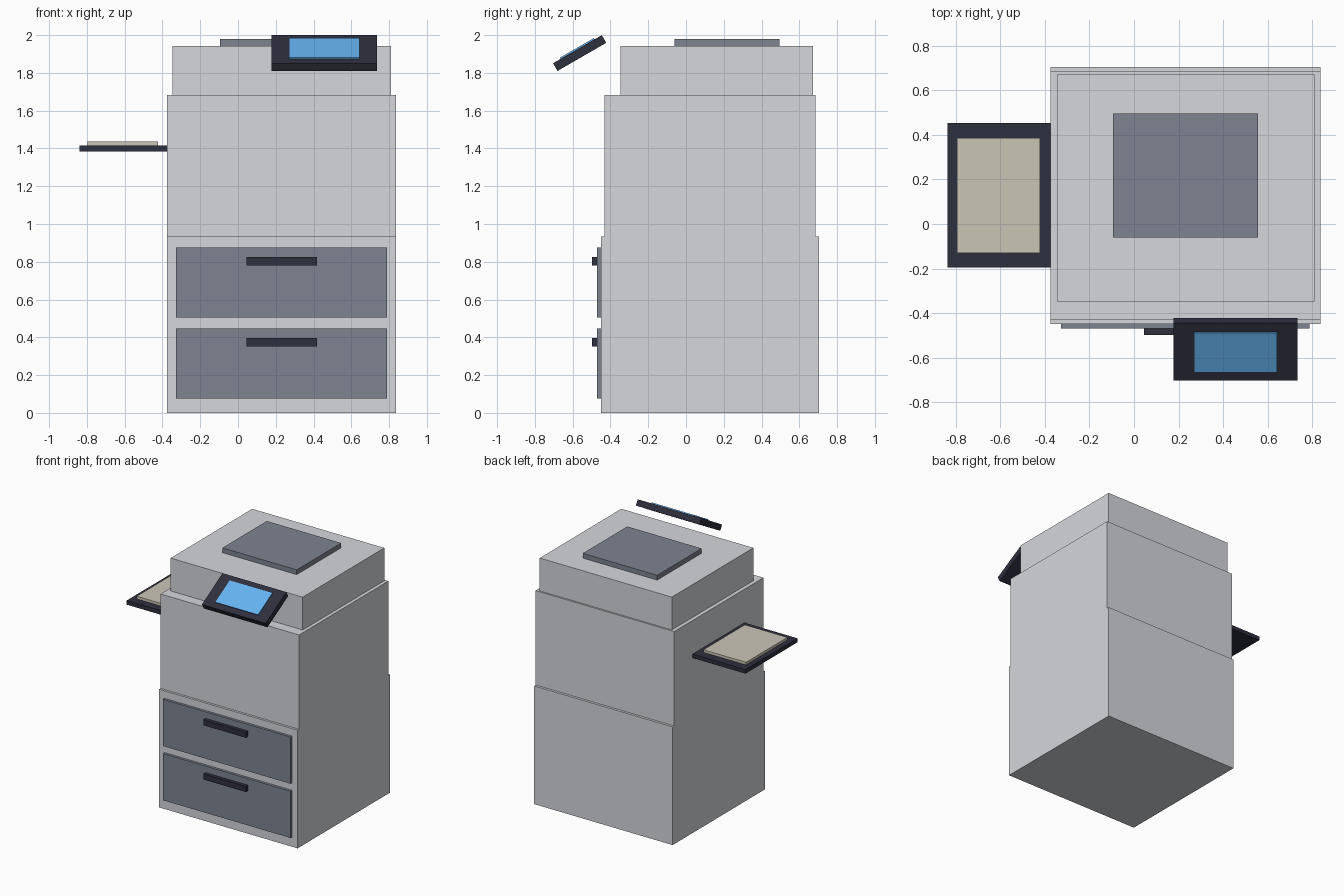
import bpy
import bmesh
from math import radians
from mathutils import Matrix, Vector

default = bpy.data.objects.get("Cube")
if default:
    bpy.data.objects.remove(default, do_unlink=True)


def material(name, rgb):
    mat = bpy.data.materials.new(name)
    mat.use_nodes = True
    color = (*rgb, 1)
    mat.diffuse_color = color
    mat.node_tree.nodes["Principled BSDF"].inputs["Base Color"].default_value = color
    return mat


BODY = material("body_grey", (0.66, 0.68, 0.71))
SLATE = material("slate", (0.21, 0.23, 0.28))
DARK = material("dark_plastic", (0.027, 0.029, 0.047))
PAPER = material("paper", (0.60, 0.56, 0.47))
SCREEN = material("screen_blue", (0.13, 0.45, 0.88))


def box(name, x, y, z, mat, matrix=None):
    """Box spanning the (low, high) range on each axis."""
    low, high = (Vector(corner) for corner in zip(x, y, z))
    bm = bmesh.new()
    size = Matrix.Diagonal((*(high - low), 1))
    bmesh.ops.create_cube(bm, size=1, matrix=Matrix.Translation((low + high) / 2) @ size)
    mesh = bpy.data.meshes.new(name)
    bm.to_mesh(mesh)
    bm.free()
    mesh.materials.append(mat)
    obj = bpy.data.objects.new(name, mesh)
    bpy.context.collection.objects.link(obj)
    if matrix:
        obj.matrix_world = matrix
    return obj


# Stacked cabinet
WIDTH = (-0.376, 0.837)
box("drawer_cabinet", WIDTH, (-0.45, 0.704), (0, 0.935), BODY)
box("print_unit", WIDTH, (-0.432, 0.685), (0.935, 1.682), BODY)
box("scanner_unit", (-0.346, 0.81), (-0.348, 0.672), (1.682, 1.942), BODY)
box("scanner_lid_pad", (-0.095, 0.556), (-0.06, 0.496), (1.942, 1.98), SLATE)

# Drawers with bar handles
for label, z in (("lower", 0.077), ("upper", 0.506)):
    box(label + "_drawer", (-0.328, 0.789), (-0.47, -0.45), (z, z + 0.37), SLATE)
    box(label + "_handle", (0.046, 0.418), (-0.498, -0.47), (z + 0.275, z + 0.319), DARK)

# Side output tray with paper
box("side_tray", (-0.838, -0.374), (-0.196, 0.453), (1.384, 1.416), DARK)
box("paper_stack", (-0.796, -0.423), (-0.131, 0.386), (1.416, 1.437), PAPER)

# Tilted control panel
tilt = Matrix.Translation((0.456, -0.563, 1.905)) @ Matrix.Rotation(radians(30), 4, "X")
box("control_panel", (-0.279, 0.279), (-0.149, 0.149), (-0.0235, 0.0235), DARK, tilt)
box("touch_screen", (-0.187, 0.187), (-0.103, 0.104), (0.0235, 0.031), SCREEN, tilt)
